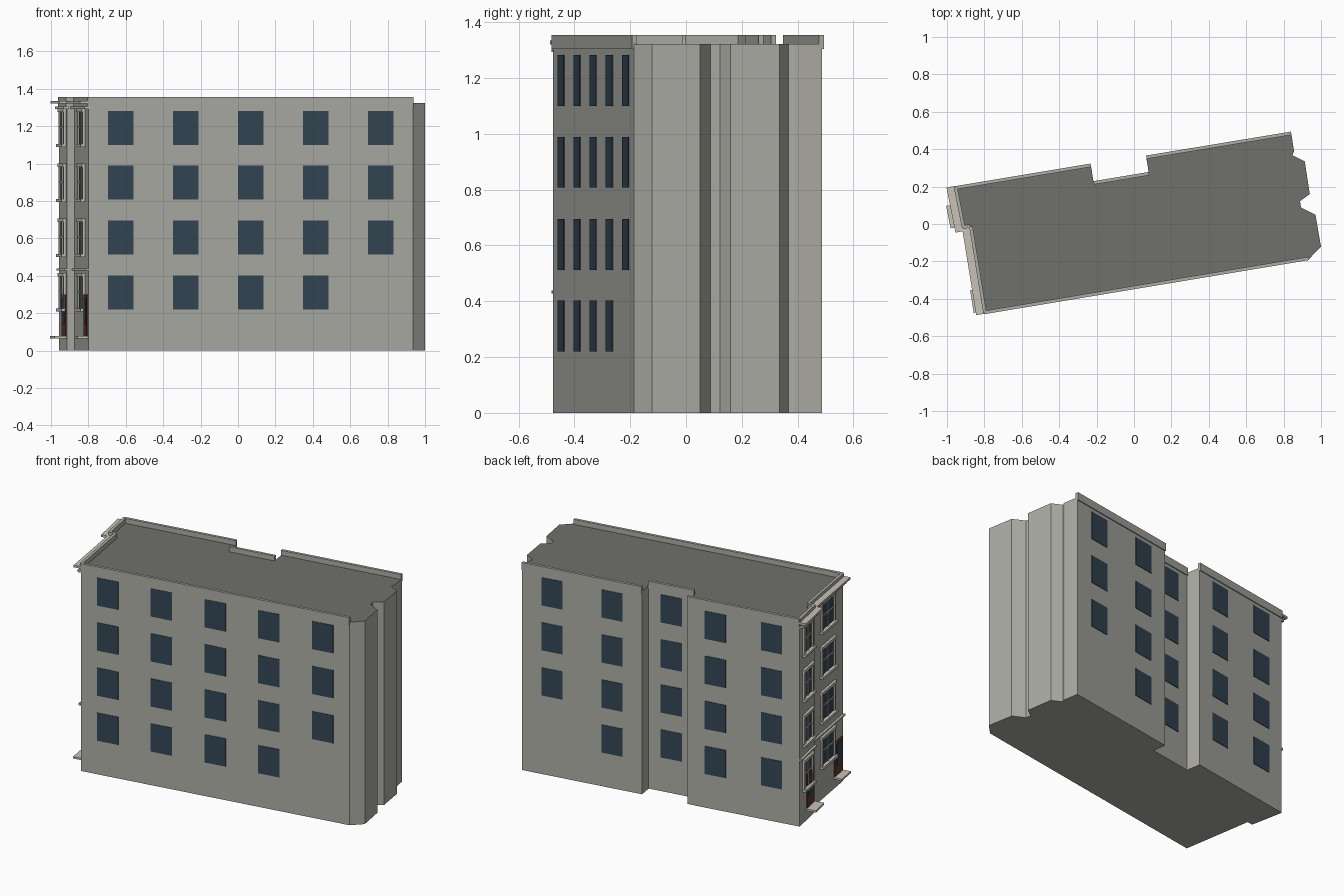
import bpy, bmesh
from mathutils import Vector

if "Cube" in bpy.data.objects:
    bpy.data.objects.remove(bpy.data.objects["Cube"])


def material(name, rgb):
    m = bpy.data.materials.new(name)
    m.diffuse_color = (*rgb, 1)
    m.use_nodes = True
    m.node_tree.nodes["Principled BSDF"].inputs["Base Color"].default_value = m.diffuse_color
    return m


WALL = material("wall_grey", (0.42, 0.42, 0.38))
ROOF = material("roof_grey", (0.16, 0.165, 0.15))
STONE = material("pale_stone", (0.58, 0.54, 0.47))
GLASS = material("dark_glass", (0.034, 0.062, 0.088))
WOOD = material("door_wood", (0.12, 0.04, 0.025))

ROOF_Z, BASE_Z, TOP_Z = 1.323, 1.305, 1.355
ROWS = [0.22, 0.513, 0.807, 1.10]
WIN_W, WIN_H = 0.138, 0.182


def finish(name, bm, mats):
    bmesh.ops.recalc_face_normals(bm, faces=bm.faces)
    me = bpy.data.meshes.new(name)
    bm.to_mesh(me)
    bm.free()
    for m in mats:
        me.materials.append(m)
    ob = bpy.data.objects.new(name, me)
    bpy.context.collection.objects.link(ob)
    return ob


class Side:
    """A wall run from a to b; n points outwards (right of travel)."""

    def __init__(self, a, b):
        self.a, self.b = Vector(a), Vector(b)
        self.len = (self.b - self.a).length
        self.d = (self.b - self.a).normalized()
        self.n = Vector((self.d.y, -self.d.x))

    def boxes(self, name, mat, items):
        # each item: u0, u1, depth0, depth1, z0, z1
        bm = bmesh.new()
        for u0, u1, p0, p1, z0, z1 in items:
            quad = [(u0, p0), (u1, p0), (u1, p1), (u0, p1)]
            pts = [self.a + self.d * u + self.n * p for u, p in quad]
            lo = [bm.verts.new((*q, z0)) for q in pts]
            hi = [bm.verts.new((*q, z1)) for q in pts]
            bm.faces.new(lo)
            bm.faces.new(hi)
            for i in range(4):
                j = (i + 1) % 4
                bm.faces.new((lo[i], lo[j], hi[j], hi[i]))
        return finish(name, bm, [mat])


# Building footprint, counter-clockwise from the front left corner
FOOT = [(-0.80, -0.476), (0.936, -0.187), (1.0, -0.122), (0.97, 0.05),
        (0.893, 0.088), (0.888, 0.122), (0.94, 0.16), (0.913, 0.335),
        (0.847, 0.367), (0.856, 0.39), (0.84, 0.488), (0.065, 0.36),
        (0.079, 0.272), (-0.216, 0.223), (-0.231, 0.317), (-0.957, 0.196),
        (-0.914, -0.02), (-0.875, -0.0135)]

bm = bmesh.new()
low = [bm.verts.new((x, y, 0)) for x, y in FOOT]
high = [bm.verts.new((x, y, ROOF_Z)) for x, y in FOOT]
bm.faces.new(low)
bm.faces.new(high).material_index = 1
for i in range(len(FOOT)):
    j = (i + 1) % len(FOOT)
    bm.faces.new((low[i], low[j], high[j], high[i]))
finish("building_body", bm, [WALL, ROOF])

sides = {name: Side(FOOT[i], FOOT[(i + 1) % len(FOOT)]) for name, i in
         {"front": 0, "back_right": 10, "back_notch": 12, "back_left": 14,
          "street_rear": 15, "street_step": 16, "street_front": 17}.items()}

# Parapets along the long walls and the street end
for name, s in sides.items():
    s.boxes(name + "_parapet", WALL, [(0, s.len, -0.012, 0.006, BASE_Z, TOP_Z)])

# Plain windows, evenly spaced; one ground-floor window is left out per list
for name, cols, skip in [("front", 5, 4), ("back_right", 2, 0),
                         ("back_notch", 1, None), ("back_left", 2, None)]:
    s = sides[name]
    panes = []
    for c in range(cols):
        u = s.len * (c + 0.5) / cols
        for r, z in enumerate(ROWS):
            if r == 0 and c == skip:
                continue
            panes.append((u - WIN_W / 2, u + WIN_W / 2, -0.005, 0.003, z, z + WIN_H))
    s.boxes(name + "_windows", GLASS, panes)

# Street facades: framed windows, door, step, band and cornice
for name, centre, width, over, step in [("street_rear", 0.105, 0.13, 0.018, 0.066),
                                        ("street_front", 0.215, 0.18, 0.004, 0.056)]:
    s = sides[name]
    L = s.len
    uc = L - centre
    a, b = uc - width / 2, uc + width / 2
    panes, trim = [], []
    for z in ROWS:
        t = z + WIN_H
        panes.append((a, b, -0.005, 0.003, z, t))
        trim += [(a - 0.006, a + 0.012, 0, 0.012, z, t),
                 (b - 0.012, b + 0.006, 0, 0.012, z, t),
                 (uc - 0.006, uc + 0.006, 0, 0.008, z, t),
                 (a, b, 0, 0.007, z + 0.09, z + 0.099),
                 (a - 0.01, b + 0.01, 0, 0.016, t - 0.006, t + 0.012),
                 (a - 0.012, b + 0.012, 0, 0.024, z - 0.012, z + 0.004)]
    s.boxes(name + "_windows", GLASS, panes)
    s.boxes(name + "_window_frames", STONE, trim)

    # Door with a glazed panel, near the front end of the facade
    d0, d1 = L - 0.122, L - 0.018
    s.boxes(name + "_door", WOOD, [(d0, d1, -0.005, 0.006, 0.075, 0.30)])
    s.boxes(name + "_door_glass", GLASS, [(d0 + 0.02, d1 - 0.02, 0, 0.009, 0.14, 0.28)])
    s.boxes(name + "_door_step", STONE, [(L - 0.132, L - 0.01, 0, step, 0.066, 0.078)])

    s.boxes(name + "_band", STONE, [(0, L + 0.004, 0, 0.014, 0.428, 0.439)])
    s.boxes(name + "_cornice", STONE,
            [(-0.008, L + over, -0.005, 0.045, 1.32, 1.334),
             (0, L + over / 2, -0.005, 0.022, 1.293, 1.306)])
